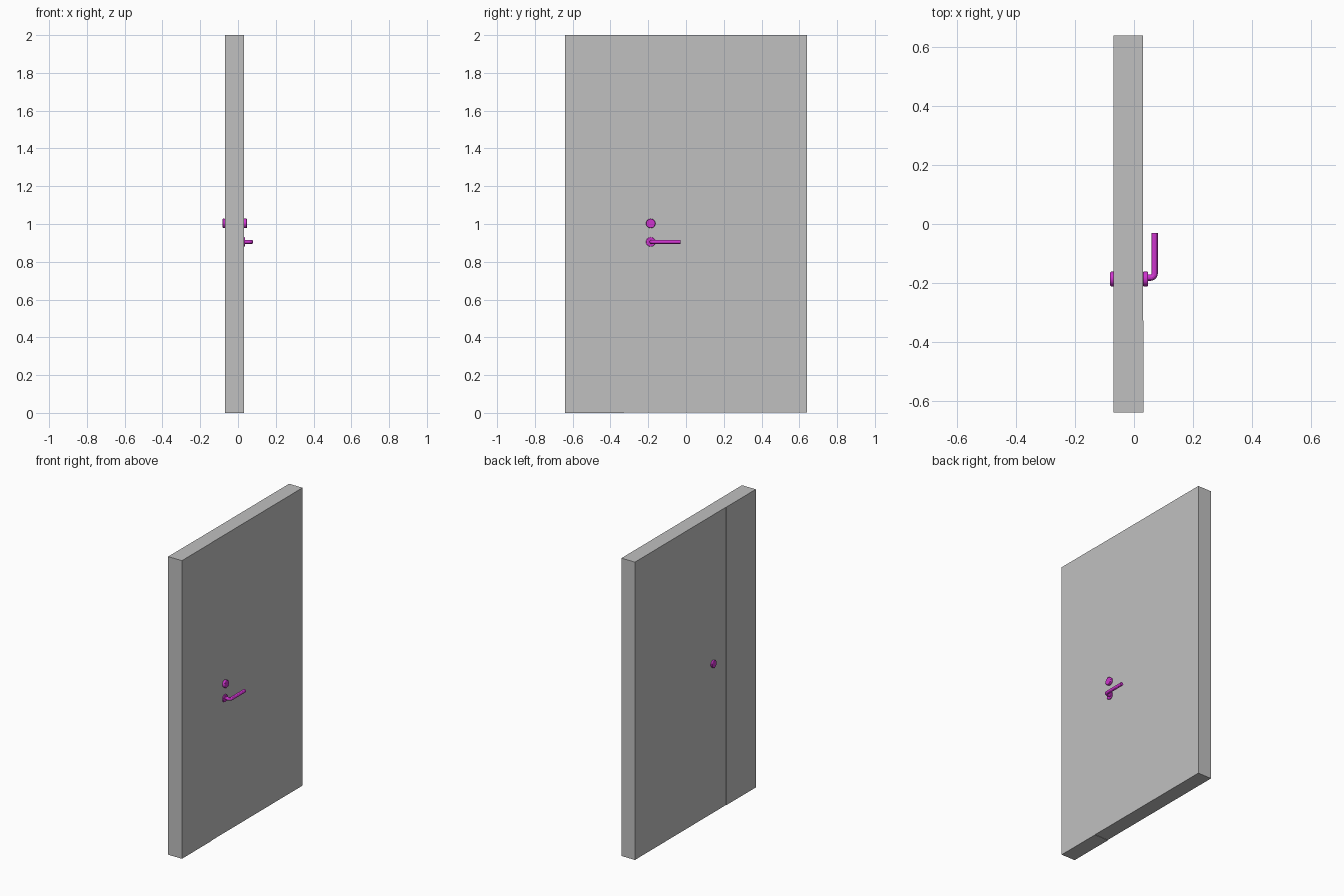
import bpy, math

if "Cube" in bpy.data.objects:
    bpy.data.objects.remove(bpy.data.objects["Cube"])

def material(name, rgb):
    m = bpy.data.materials.new(name)
    m.diffuse_color = (*rgb, 1)
    m.use_nodes = True
    m.node_tree.nodes["Principled BSDF"].inputs["Base Color"].default_value = m.diffuse_color
    return m

grey = material("door grey", (0.53, 0.53, 0.53))
magenta = material("hardware magenta", (0.62, 0.035, 0.62))

def box(name, lo, hi, mat):
    bpy.ops.mesh.primitive_cube_add(size=1, location=[(a + b) / 2 for a, b in zip(lo, hi)])
    ob = bpy.context.object
    ob.name = name
    ob.scale = [b - a for a, b in zip(lo, hi)]
    bpy.ops.object.transform_apply(location=False, rotation=False, scale=True)
    ob.data.materials.append(mat)

def disc(name, x0, x1, y, z, r):
    # round plate whose axis runs through the door thickness
    bpy.ops.mesh.primitive_cylinder_add(vertices=32, radius=r, depth=x1 - x0,
                                        location=((x0 + x1) / 2, y, z),
                                        rotation=(0, math.pi / 2, 0))
    ob = bpy.context.object
    ob.name = name
    ob.data.materials.append(magenta)
    bev = ob.modifiers.new("soft rim", 'BEVEL')
    bev.width, bev.segments, bev.limit_method = 0.003, 2, 'ANGLE'
    bpy.ops.object.shade_smooth_by_angle()

# Wide active leaf and narrow fixed leaf, the latter a hair proud of the former
seam = -0.328
box("wide_leaf", (-0.069, seam, 0.002), (0.031, 0.64, 2.0), grey)
box("narrow_leaf", (-0.070, -0.64, 0.0), (0.032, seam, 2.0), grey)

# Lock plates on both faces, handle rosette on one
hy, lock_z, handle_z = -0.187, 1.003, 0.905
disc("outer_lock", 0.03, 0.048, hy, lock_z, 0.025)
disc("inner_lock", -0.081, -0.068, hy, lock_z, 0.025)
disc("handle_rosette", 0.03, 0.038, hy, handle_z, 0.025)

# Bent lever handle: stub out of the door, rounded corner, long grip
rod, bend, rx, cy = 0.011, 0.014, 0.07, -0.182
path = [(0.033, cy)]
for i in range(7):
    a = -math.pi / 2 + i * math.pi / 12
    path.append((rx - bend + bend * math.cos(a), cy + bend + bend * math.sin(a)))
path.append((rx, -0.03))
curve = bpy.data.curves.new("lever_handle", 'CURVE')
curve.dimensions = '3D'
curve.bevel_depth = rod
curve.bevel_resolution = 4
curve.use_fill_caps = True
spline = curve.splines.new('POLY')
spline.points.add(len(path) - 1)
for p, (x, y) in zip(spline.points, path):
    p.co = (x, y, handle_z, 1)
lever = bpy.data.objects.new("lever_handle", curve)
bpy.context.collection.objects.link(lever)
curve.materials.append(magenta)
bpy.ops.object.select_all(action='DESELECT')
lever.select_set(True)
bpy.context.view_layer.objects.active = lever
bpy.ops.object.convert(target='MESH')
bpy.ops.object.shade_smooth_by_angle()
